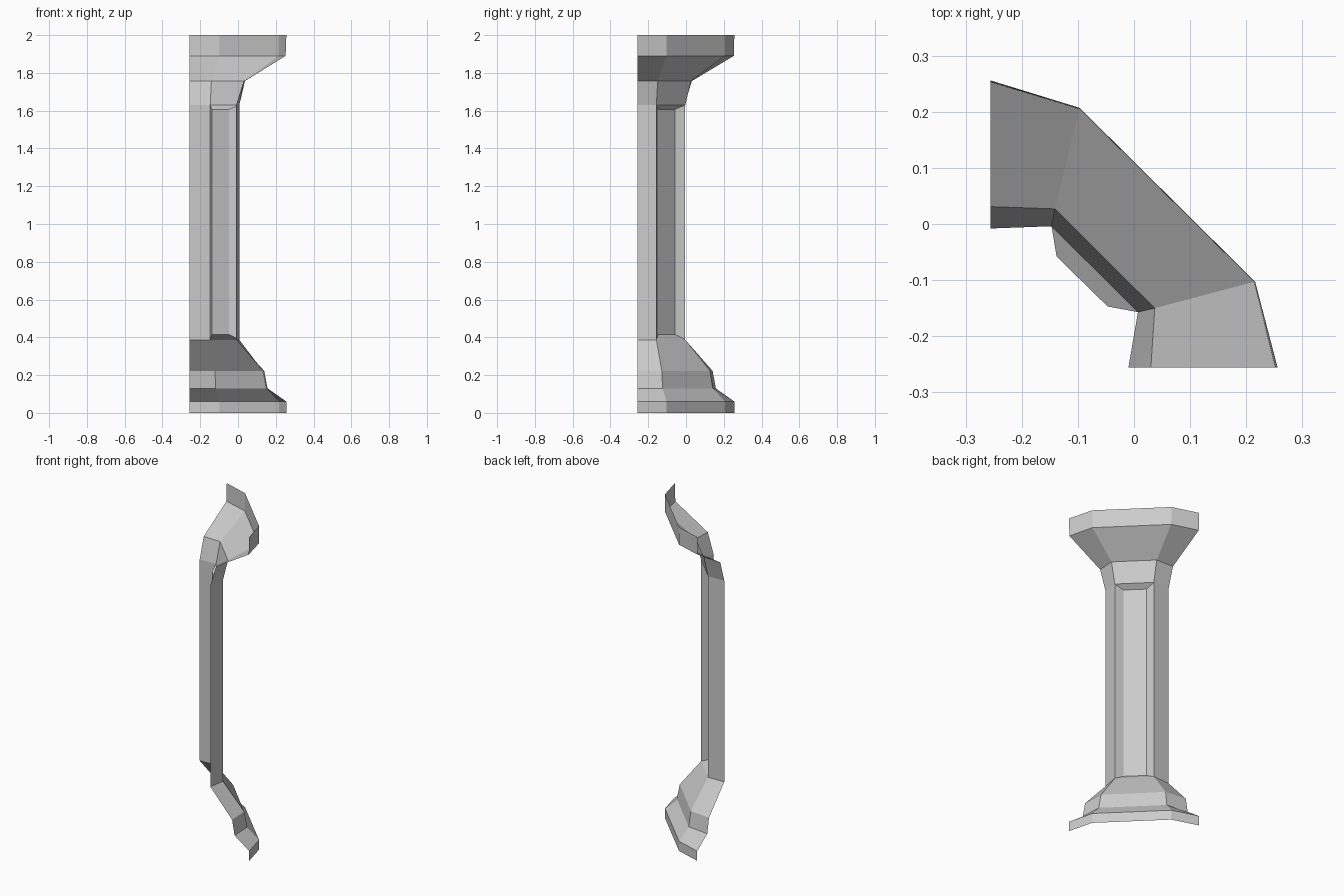
import bpy, bmesh

if "Cube" in bpy.data.objects:
    bpy.data.objects.remove(bpy.data.objects["Cube"])

# Open four-point cross-sections, bottom to top:
# z, (left end), (left corner), (right corner), (right end)
E = 0.256
RINGS = [
    (0.00, (-E, E), (-0.097, 0.207), (0.216, -0.103), (E, -E)),
    (0.06, (-E, E), (-0.097, 0.207), (0.216, -0.103), (E, -E)),
    (0.13, (-E, 0.158), (-0.118, 0.142), (0.150, -0.124), (0.156, -E)),
    (0.222, (-E, 0.141), (-0.122, 0.127), (0.132, -0.128), (0.139, -E)),
    (0.387, (-E, -0.008), (-0.147, -0.004), (0.007, -0.157), (-0.010, -E)),
    (1.63, (-E, -0.008), (-0.147, -0.004), (0.007, -0.157), (-0.010, -E)),
    (1.757, (-E, 0.031), (-0.141, 0.027), (0.037, -0.150), (0.030, -E)),
    (1.89, (-E, 0.253), (-0.097, 0.205), (0.214, -0.103), (0.252, -E)),
    (2.00, (-E, E), (-0.097, 0.207), (0.216, -0.103), (E, -E)),
]
SHAFT = 4                                        # span holding the recess
RECESS = ((-0.138, -0.058), (-0.047, -0.147))    # recessed panel edges

bm = bmesh.new()
rows = [[bm.verts.new((x, y, z)) for x, y in pts] for z, *pts in RINGS]


def quad(a, b, c, d):
    """a,b upper edge, c,d lower edge; faces away from the corner."""
    bm.faces.new((a, b, c, d))


# Base, shaft sides and capital
for i, (low, up) in enumerate(zip(rows, rows[1:])):
    for j in range(3):
        if i == SHAFT and j == 1:
            continue
        quad(low[j], up[j], up[j + 1], low[j + 1])

# Recessed shaft panel with bevelled frame
outer = [rows[SHAFT][1], rows[SHAFT + 1][1], rows[SHAFT + 1][2], rows[SHAFT][2]]
(l, r), (z0, z1) = RECESS, (0.415, 1.607)
inner = [bm.verts.new(p) for p in ((*l, z0), (*l, z1), (*r, z1), (*r, z0))]
quad(*inner)
for k in range(4):
    n = (k + 1) % 4
    quad(outer[k], outer[n], inner[n], inner[k])

mesh = bpy.data.meshes.new("corner_column")
bm.to_mesh(mesh)
bm.free()
bpy.context.collection.objects.link(bpy.data.objects.new("corner_column", mesh))
